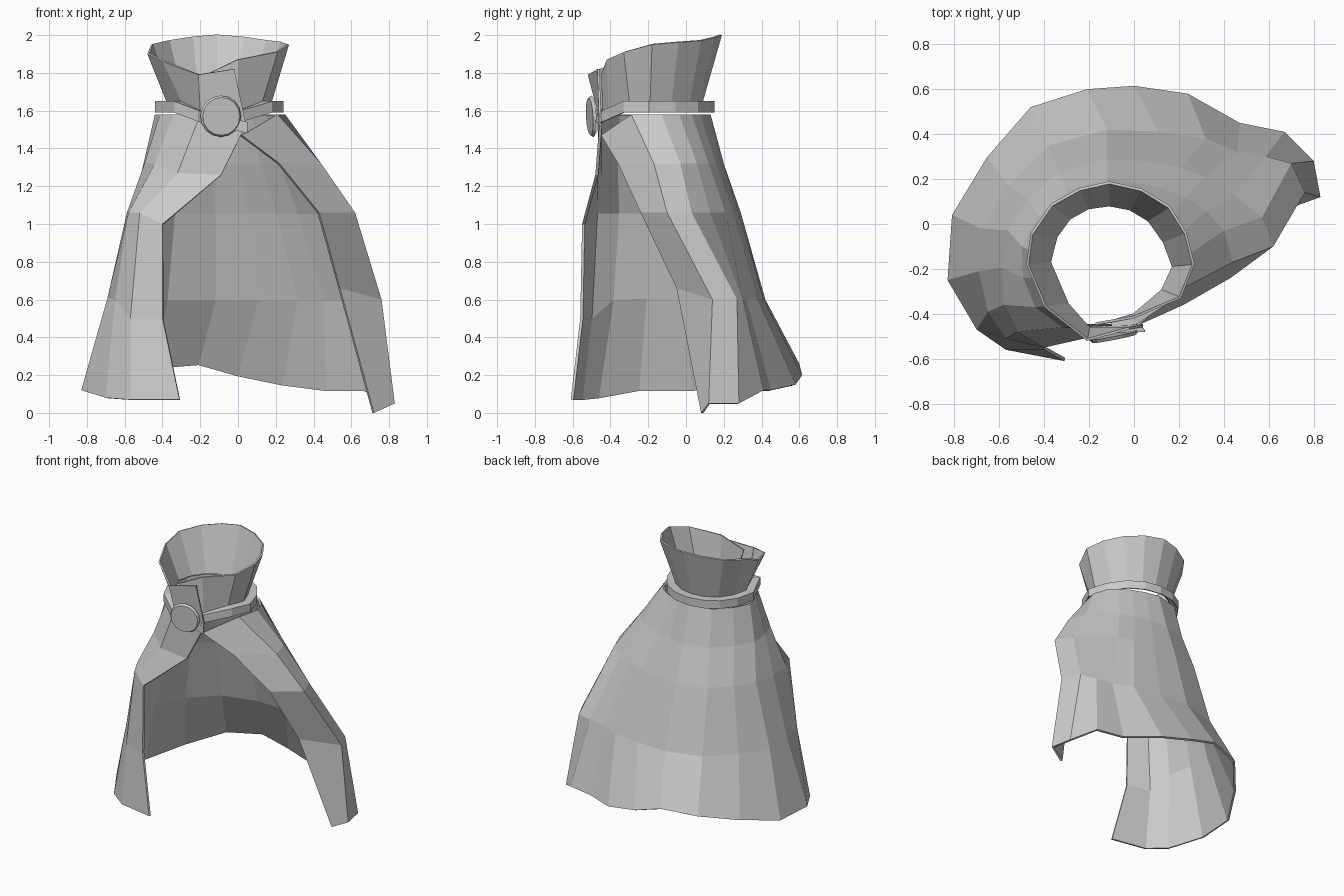
import bpy, bmesh, math
from mathutils import Vector, Matrix

cube = bpy.data.objects.get("Cube")
if cube:
    bpy.data.objects.remove(cube, do_unlink=True)

cloth = bpy.data.materials.new("grey_cloth")
cloth.use_nodes = True
GREY = (0.6, 0.6, 0.6, 1)
cloth.diffuse_color = GREY
cloth.node_tree.nodes["Principled BSDF"].inputs["Base Color"].default_value = GREY

COLUMNS = 15


def add_object(name, bm):
    mesh = bpy.data.meshes.new(name)
    bm.to_mesh(mesh)
    bm.free()
    mesh.materials.append(cloth)
    obj = bpy.data.objects.new(name, mesh)
    bpy.context.collection.objects.link(obj)
    return obj


def spread(height, keys):
    """Smooth curve through points keyed by column, sampled at every column.
    A point without its own z lies at the given height."""
    cols = sorted(keys)
    pts = [Vector((*keys[c], height)[:3]) for c in cols]
    last = len(cols) - 1

    def slope(i):
        before, after = max(i - 1, 0), min(i + 1, last)
        return (pts[after] - pts[before]) / (cols[after] - cols[before])

    row = []
    for column in range(COLUMNS):
        i = max(k for k in range(last) if cols[k] <= column)
        span = cols[i + 1] - cols[i]
        t = (column - cols[i]) / span
        ease = t * t * (3 - 2 * t)
        point = pts[i].lerp(pts[i + 1], ease)
        point += slope(i) * span * t * (1 - t) ** 2
        point -= slope(i + 1) * span * t * t * (1 - t)
        row.append(point)
    return row


def loft(name, rows, thickness):
    """Cloth sheet between rows listed from the top down, thickened inward."""
    bm = bmesh.new()
    grid = [[bm.verts.new(point) for point in row] for row in rows]
    for upper, lower in zip(grid, grid[1:]):
        for i in range(COLUMNS - 1):
            bm.faces.new((upper[i], upper[i + 1], lower[i + 1], lower[i]))
    obj = add_object(name, bm)
    solid = obj.modifiers.new("thickness", "SOLIDIFY")
    solid.thickness = thickness
    solid.offset = -1


# Cloak: from the clasped front edge, around the back, to the open front edge
neck = spread(1.58, {
    0: (.04, -.46, 1.52), 1: (-.2, -.47), 2: (-.34, -.36), 4: (-.44, -.13),
    6: (-.28, .09), 7: (-.11, .13), 10: (.16, .03), 12: (.25, -.13),
    13: (.21, -.29), 14: (.02, -.45, 1.47)})
shoulder = spread(1.32, {
    0: (-.09, -.48, 1.26), 1: (-.32, -.46, 1.27), 2: (-.44, -.37), 4: (-.5, -.1),
    6: (-.3, .15), 7: (-.12, .2), 10: (.23, .12), 12: (.4, -.03),
    13: (.44, -.17), 14: (.22, -.36)})
chest = spread(1.06, {
    0: (-.4, -.55, 1), 1: (-.52, -.48), 2: (-.58, -.36), 4: (-.56, -.03),
    6: (-.34, .23), 7: (-.12, .29), 9: (.21, .25), 10: (.32, .21),
    12: (.57, .03), 13: (.62, -.1), 14: (.43, -.24)})
knee = spread(.6, {
    0: (-.4, -.56, .5), 1: (-.57, -.51, .5), 2: (-.65, -.39), 4: (-.68, -.02),
    6: (-.38, .35), 7: (-.12, .42), 9: (.32, .38), 10: (.46, .32),
    12: (.7, .27), 13: (.76, .14), 14: (.54, -.05, .66)})
hem = spread(.12, {
    0: (-.31, -.61, .07), 1: (-.57, -.56, .07), 2: (-.7, -.47, .08),
    3: (-.83, -.25), 4: (-.81, .04), 6: (-.46, .52, .24), 7: (-.21, .6, .26),
    8: (0, .615, .2), 9: (.24, .58, .15), 10: (.47, .45), 11: (.67, .41),
    12: (.8, .28, .05), 13: (.83, .12, .05), 14: (.72, .08, 0)})
loft("cloak", [neck, shoulder, chest, knee, hem], .015)

# Collar: flared sheet whose first end laps over the other at the front
rim = spread(1.95, {
    0: (-.02, -.47, 1.82), 1: (-.21, -.52, 1.79), 2: (-.4, -.37, 1.86),
    3: (-.48, -.18, 1.9), 4: (-.46, -.04), 5: (-.37, .09, 1.97),
    7: (-.11, .19, 2), 9: (.16, .08, 1.97), 11: (.27, -.18),
    12: (.21, -.33, 1.91), 13: (0, -.42, 1.87), 14: (-.17, -.45, 1.79)})
foot = spread(1.65, {
    0: (.04, -.46, 1.54), 1: (-.2, -.47, 1.6), 2: (-.3, -.36), 3: (-.38, -.17),
    5: (-.29, .03), 7: (-.11, .09), 9: (.07, .02), 11: (.18, -.19),
    12: (.13, -.3), 13: (0, -.41, 1.6), 14: (-.1, -.44, 1.58)})
loft("collar", [rim, foot], .012)

# Neck band: ledge pushed outward from the collar foot, narrowing at the front
middle = Vector((-.1, -.16, 0))
ledge = []
for point in foot:
    outward = point - middle
    outward.z = 0
    push = min(.06, .02 + .3 * (point.y + .47))
    ledge.append(point + outward.normalized() * push)
drop = Vector((0, 0, .06))
loft("neck_band", [foot, ledge, [point - drop for point in ledge]], .008)

# Clasp: round disc facing forward
bm = bmesh.new()
bmesh.ops.create_cone(bm, cap_ends=True, segments=16, radius1=.11, radius2=.1, depth=.016)
turn = Matrix.Rotation(math.radians(11), 4, "Z") @ Matrix.Rotation(math.radians(93), 4, "X")
bm.transform(Matrix.Translation((-.09, -.503, 1.57)) @ turn)
add_object("clasp", bm)
